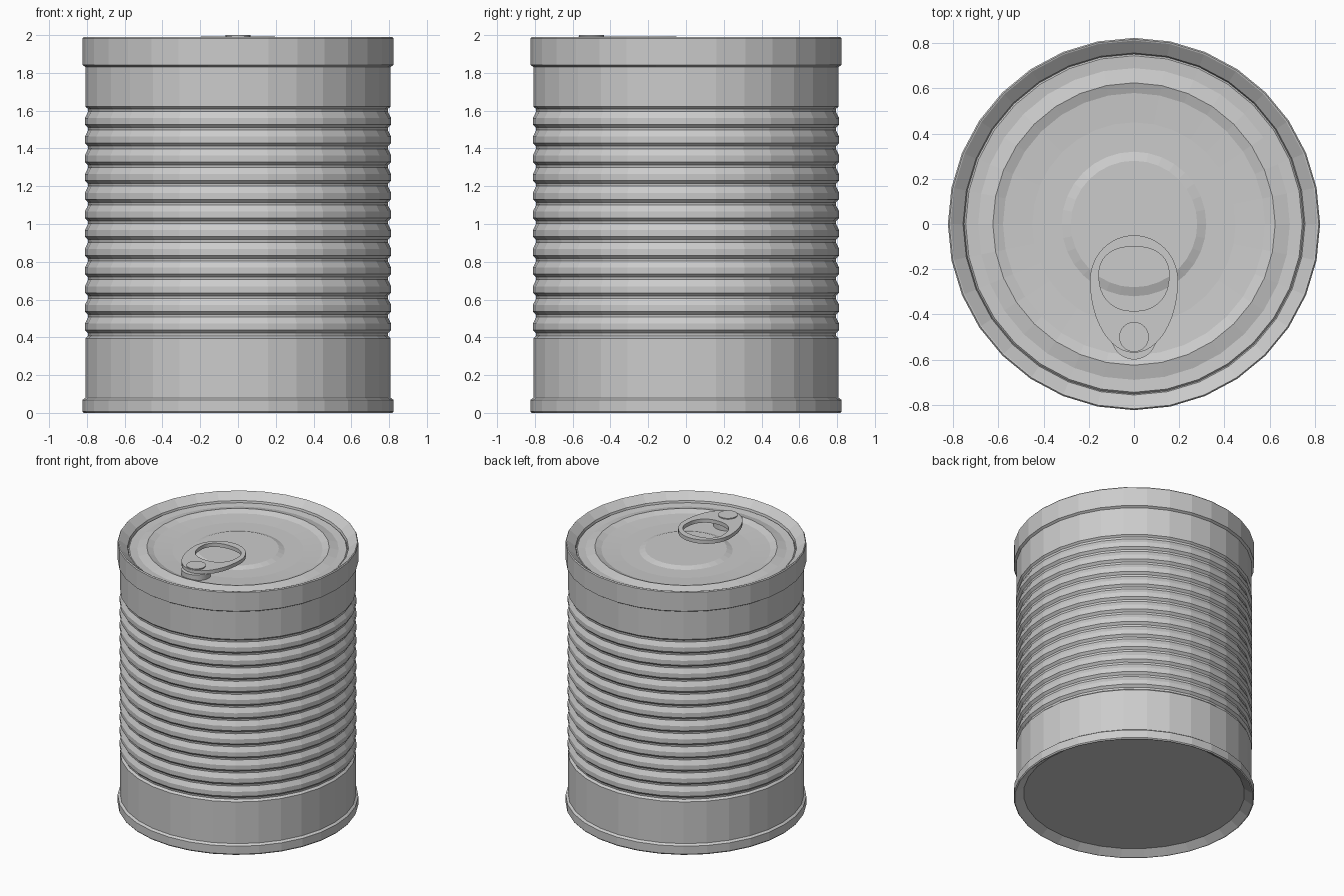
import bpy, bmesh
from math import cos, sin, pi, copysign

if "Cube" in bpy.data.objects:
    bpy.data.objects.remove(bpy.data.objects["Cube"])

SIDES = 32


def make_object(name, bm):
    bmesh.ops.recalc_face_normals(bm, faces=bm.faces)
    mesh = bpy.data.meshes.new(name)
    bm.to_mesh(mesh)
    bm.free()
    obj = bpy.data.objects.new(name, mesh)
    bpy.context.collection.objects.link(obj)
    return obj


def lathe(name, profile, sides=SIDES, centre=(0, 0)):
    """Revolve (radius, z) points about a vertical axis; radius 0 makes a pole."""
    bm = bmesh.new()
    rings = []
    for r, z in profile:
        n = 1 if r == 0 else sides
        rings.append([bm.verts.new((centre[0] + r * cos(2 * pi * i / sides),
                                    centre[1] + r * sin(2 * pi * i / sides), z))
                      for i in range(n)])
    for a, b in zip(rings, rings[1:]):
        for i in range(sides):
            j = (i + 1) % sides
            quad = [a[i % len(a)], a[j % len(a)], b[j % len(b)], b[i % len(b)]]
            bm.faces.new(list(dict.fromkeys(quad)))
    return make_object(name, bm)


def egg(cy, half_w, up, down, power, n=48):
    """Oval outline with different upper and lower heights."""
    pts = []
    for i in range(n):
        c, s = cos(2 * pi * i / n), sin(2 * pi * i / n)
        x = half_w * copysign(abs(c) ** (2 / power), c)
        y = (up if s > 0 else down) * copysign(abs(s) ** (2 / power), s)
        pts.append((x, cy + y))
    return pts


# Can wall: recessed base, bottom seam, ribbed side, top seam, funnel lip
wall = [(0, 0.04), (0.757, 0.04), (0.81, 0.002), (0.818, 0.0), (0.824, 0.008),
        (0.824, 0.068), (0.808, 0.08), (0.808, 0.395)]
RIBS, PITCH = 12, 0.099
for k in range(RIBS):
    z = 0.43 + k * PITCH
    wall += [(0.793, z - 0.022), (0.795, z - 0.008),
             (0.811, z + 0.008), (0.811, z + 0.042)]
wall += [(0.793, 1.595), (0.795, 1.61), (0.808, 1.622), (0.808, 1.832),
         (0.824, 1.842), (0.824, 1.983), (0.818, 1.99), (0.812, 1.988),
         (0.757, 1.943), (0.752, 1.925)]
lathe("can_body", wall)

# Lid with pressed ridge and raised centre
lathe("lid", [(0.752, 1.925), (0.745, 1.932), (0.69, 1.928), (0.625, 1.945),
              (0.58, 1.928), (0.45, 1.92), (0.32, 1.92), (0.28, 1.935),
              (0, 1.935)])

# Pull tab: oval plate with a finger hole
outer = egg(-0.25, 0.195, 0.2, 0.32, 2.0)
inner = egg(-0.225, 0.155, 0.125, 0.16, 2.3)
bm = bmesh.new()
loops = [[bm.verts.new((x, y, z)) for x, y in pts]
         for pts, z in ((outer, 1.965), (outer, 1.993), (inner, 1.993), (inner, 1.965))]
for a, b in zip(loops, loops[1:] + loops[:1]):
    for i in range(len(a)):
        j = (i + 1) % len(a)
        bm.faces.new((a[i], a[j], b[j], b[i]))
make_object("pull_tab", bm)

# Rivet on the tab and the post beneath it
lathe("rivet", [(0, 1.975), (0.066, 1.975), (0.066, 2.0), (0, 2.0)], centre=(0, -0.5))
lathe("tab_post", [(0, 1.915), (0.1, 1.915), (0.1, 1.97), (0, 1.97)], centre=(0, -0.5))

# Flat walls around the turn; smooth the small tab edges
for name in ("pull_tab", "rivet", "tab_post"):
    bpy.data.objects[name].select_set(True)
    bpy.context.view_layer.objects.active = bpy.data.objects[name]
bpy.ops.object.shade_smooth_by_angle(angle=pi / 6)
